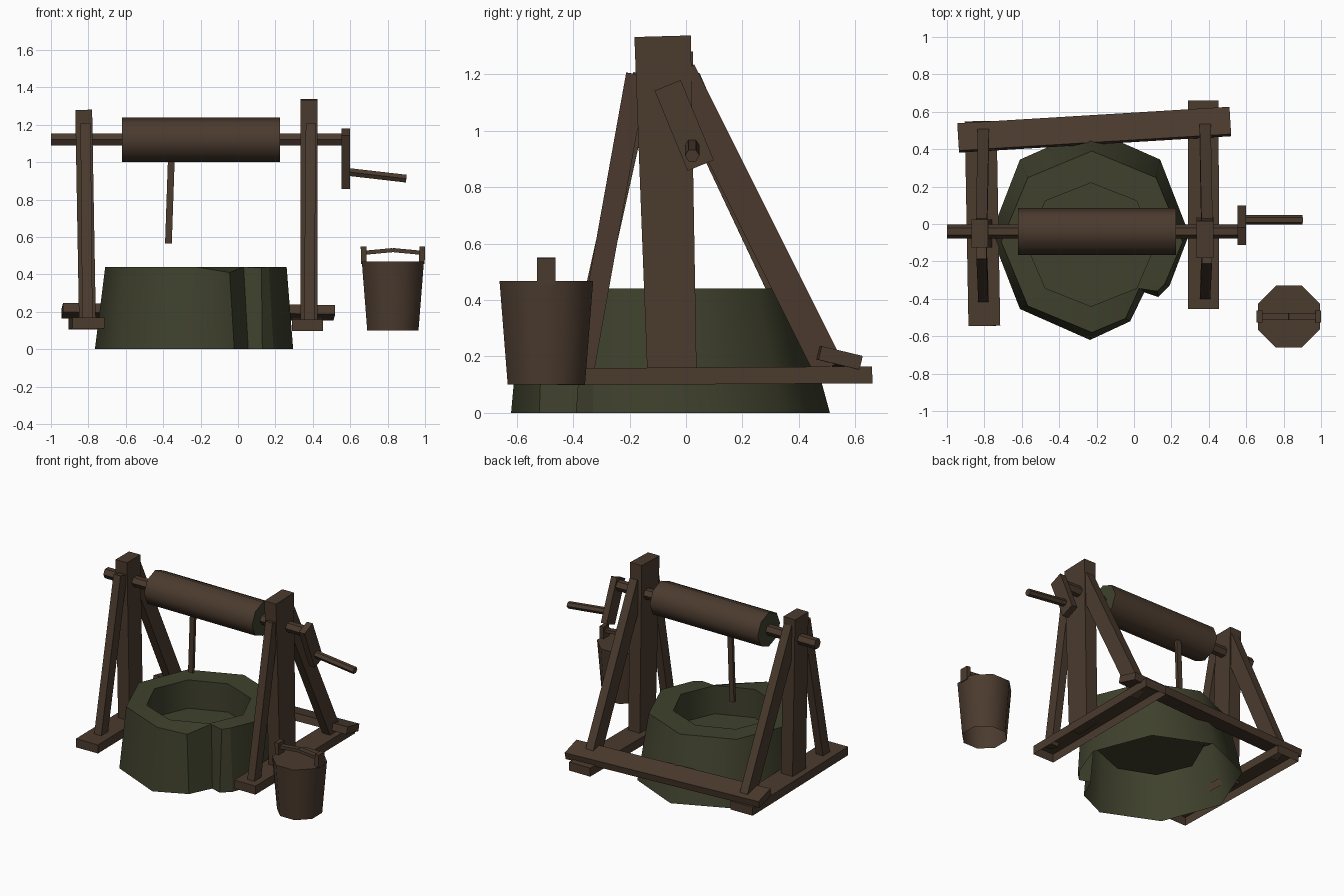
import bpy, bmesh, math
from mathutils import Vector

if "Cube" in bpy.data.objects:
    bpy.data.objects.remove(bpy.data.objects["Cube"])


def material(name, rgb):
    m = bpy.data.materials.new(name)
    m.diffuse_color = (*rgb, 1)
    m.use_nodes = True
    m.node_tree.nodes["Principled BSDF"].inputs["Base Color"].default_value = m.diffuse_color
    return m


WOOD = material("brown wood", (0.070, 0.043, 0.027))
STONE = material("mossy stone", (0.050, 0.053, 0.026))


def build(name, verts, faces, *mats, smooth=None):
    me = bpy.data.meshes.new(name)
    me.from_pydata([tuple(v) for v in verts], [], faces)
    for m in mats:
        me.materials.append(m)
    ob = bpy.data.objects.new(name, me)
    bpy.context.collection.objects.link(ob)
    if smooth:
        bpy.ops.object.select_all(action='DESELECT')
        ob.select_set(True)
        bpy.context.view_layer.objects.active = ob
        bpy.ops.object.shade_smooth_by_angle(angle=math.radians(smooth))
    return ob


def remove_bottom(ob):
    """Leave a part open underneath."""
    bm = bmesh.new()
    bm.from_mesh(ob.data)
    bm.normal_update()
    bmesh.ops.delete(bm, geom=[f for f in bm.faces if f.normal.z < -.9], context='FACES_ONLY')
    bm.to_mesh(ob.data)
    bm.free()


def prism(name, p, q, r1, r2, sides, mat, turn=0.0, ref=(0, 1, 0), cap=None, smooth=None):
    """Tapered prism from p to q; r1 and r2 are (width along ref, width across)."""
    p, q, ref = Vector(p), Vector(q), Vector(ref)
    d = (q - p).normalized()
    u = (ref - d * d.dot(ref)).normalized()
    v = d.cross(u)
    verts = []
    for c, (a, b) in ((p, r1), (q, r2)):
        for i in range(sides):
            t = math.tau * i / sides + turn
            verts.append(c + u * a * math.cos(t) + v * b * math.sin(t))
    faces = [(i, (i + 1) % sides, sides + (i + 1) % sides, sides + i) for i in range(sides)]
    faces += [tuple(range(sides))[::-1], tuple(range(sides, 2 * sides))]
    ob = build(name, verts, faces, mat, *([cap] if cap else []), smooth=smooth)
    if cap:
        for f in ob.data.polygons[-2:]:
            f.material_index = 1
    return ob


def beam(name, p, q, w, t, ref=(0, 1, 0), w2=None, mat=WOOD):
    """Square-cut beam: w along ref, t across, w2 is the width at the far end."""
    k = math.sqrt(0.5)
    return prism(name, p, q, (w * k, t * k), ((w2 or w) * k, t * k), 4, mat, math.pi / 4, ref)


# Stone well: eight sides with a broken notch at the front right corner
def ring(cx, cy, rx, ry, z, n=8):
    return [(cx + rx * math.cos(math.pi * i / 4), cy + ry * math.sin(math.pi * i / 4), z)
            for i in range(n)]


bottom = ring(-.235, -.055, .53, .565, 0, 7)
bottom += [(-.02, -.52, 0), (.055, -.365, 0), (.13, -.39, 0), (.19, -.33, 0)]
top = ring(-.225, -.095, .485, .485, .44, 7)
top += [(-.045, -.505, .41), (.03, -.34, .44), (.125, -.36, .435), (.165, -.32, .44)]
hole = ring(-.23, -.11, .345, .33, .44)
floor = ring(-.23, -.11, .345, .33, .24)
faces = []
near = [0, 1, 2, 3, 4, 5, 6, 7, 7, 7, 7]
for i in range(11):
    j = (i + 1) % 11
    faces.append((i, j, 11 + j, 11 + i))
    rim = [11 + i, 11 + j, 22 + near[j], 22 + near[i]]
    faces.append(tuple(dict.fromkeys(rim)))
for i in range(8):
    j = (i + 1) % 8
    faces.append((22 + i, 22 + j, 30 + j, 30 + i))
faces.append(tuple(range(30, 38)))
well = build("well_wall", bottom + top + hole + floor, faces, STONE, smooth=55)
for e in well.data.edges:  # keep the notch edges crisp
    a, b = sorted(e.vertices)
    if 7 <= a <= 10 and b == a + 11:
        e.use_edge_sharp = True

# Posts standing on feet, each with a front and a back brace
for side, xb, xt, zt, yb, yt, wb, wt, front, front_top, back in (
        ("left", -.805, -.825, 1.28, -.05, -.05, .15, .15, -.385, -.15, .475),
        ("right", .38, .38, 1.335, -.05, -.083, .175, .2, -.365, -.175, .505)):
    beam(side + "_post", (xb, yb, .15), (xt, yt, zt), wb, .09, w2=wt)
    beam(side + "_front_brace", (xb, front, .14), (xt + .01, front_top, 1.2), .075, .055)
    beam(side + "_back_brace", (xb, back, .16), (xt + .01, -.02, 1.21), .11, .06)
for ob in (
        beam("left_foot", (-.80, -.545, .14), (-.82, .55, .135), .17, .06, ref=(1, 0, 0)),
        beam("right_foot", (.372, -.455, .128), (.37, .66, .135), .165, .06, ref=(1, 0, 0))):
    remove_bottom(ob)

# Tilted crossbeam at the back
beam("back_crossbeam", (-.94, .46, .205), (.515, .548, .195), .15, .05, ref=(0, 1, -.24))

# Windlass: drum, axle, crank and rope
prism("drum", (-.62, -.04, 1.12), (.225, -.04, 1.12), (.125, .119), (.125, .119), 8, WOOD,
      cap=STONE, smooth=50)
prism("axle", (-1, -.04, 1.12), (.58, -.04, 1.12), (.037, .037), (.037, .037), 6, WOOD)
beam("crank_arm", (.575, -.065, 1.161), (.575, .052, .877), .1, .045)
prism("crank_handle", (.57, .022, .95), (.9, .022, .912), (.026, .024), (.026, .024), 6, WOOD)
beam("rope", (-.355, .01, 1.06), (-.372, .01, .565), .022, .036)

# Bucket with two lugs and a slightly arched handle
bx, by = .828, -.495
k = 1 / math.cos(math.pi / 8)
bucket = prism("bucket", (bx, by, .1), (bx, by, .468), (.137 * k,) * 2, (.166 * k,) * 2, 8, WOOD,
               math.pi / 8, smooth=50)
remove_bottom(bucket)
for s, label in ((-1, "left"), (1, "right")):
    beam("bucket_%s_lug" % label, (bx + s * .155, by, .455), (bx + s * .157, by, .55), .065, .03)
    beam("bucket_%s_handle" % label, (bx + s * .16, by, .515), (bx, by, .53), .036, .022)
